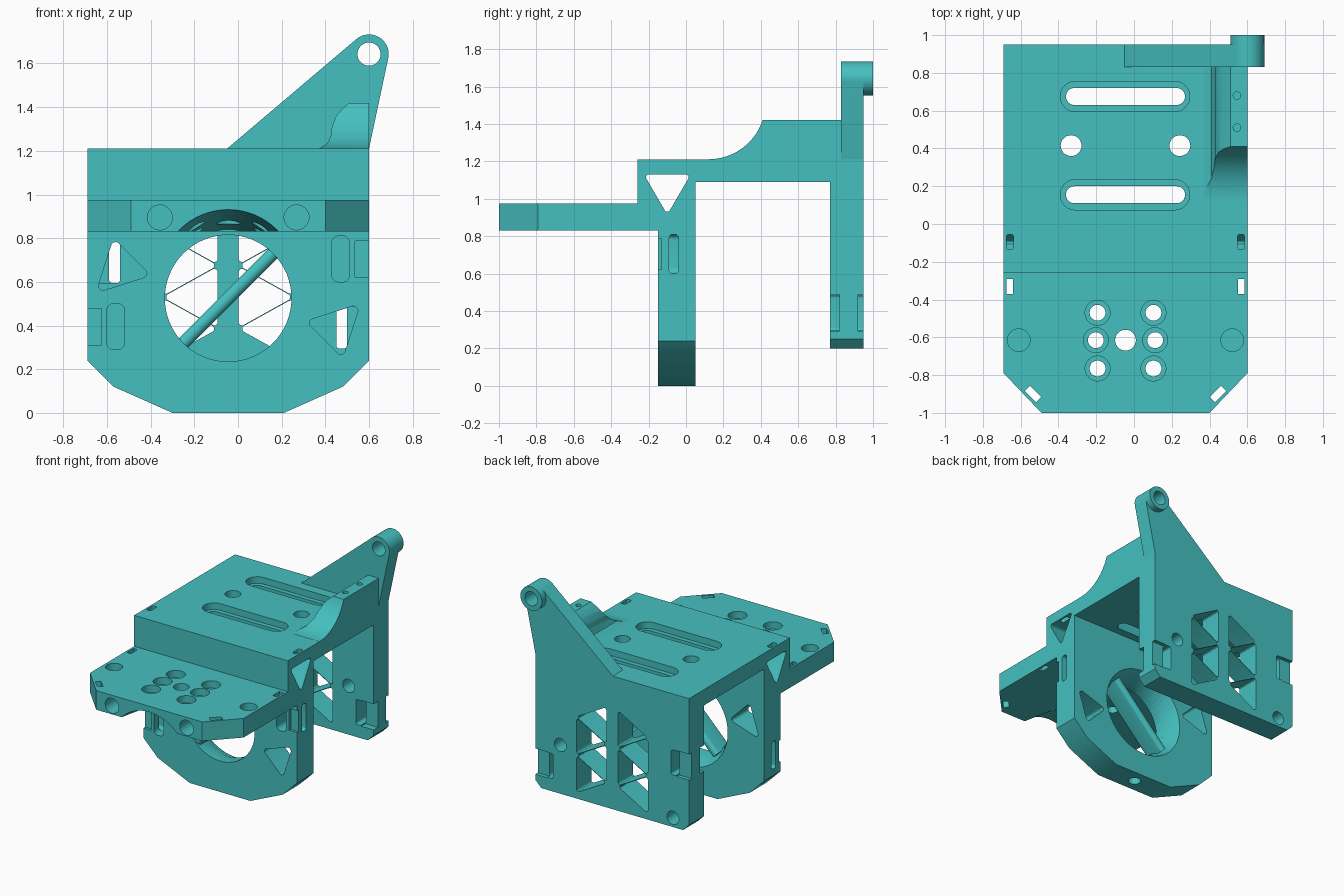
import bpy, bmesh, math
from mathutils import Matrix, Vector

if "Cube" in bpy.data.objects:
    bpy.data.objects.remove(bpy.data.objects["Cube"])

teal = bpy.data.materials.new("teal")
teal.diffuse_color = (0.061, 0.53, 0.53, 1)
teal.use_nodes = True
teal.node_tree.nodes["Principled BSDF"].inputs["Base Color"].default_value = teal.diffuse_color
CX = -0.045  # symmetry line of the bracket


def prism(name, axis, pts, a, b, end=None):
    """Loft a 2D outline along an axis from a to b (optionally to another outline)."""
    place = {'x': lambda p, t: (t, p[0], p[1]),
             'y': lambda p, t: (p[0], t, p[1]),
             'z': lambda p, t: (p[0], p[1], t)}[axis]
    bm = bmesh.new()
    lo = [bm.verts.new(place(p, a)) for p in pts]
    hi = [bm.verts.new(place(p, b)) for p in (end or pts)]
    bm.faces.new(lo)
    bm.faces.new(hi)
    n = len(pts)
    for i in range(n):
        j = (i + 1) % n
        bm.faces.new((lo[i], lo[j], hi[j], hi[i]))
    bmesh.ops.recalc_face_normals(bm, faces=bm.faces)
    me = bpy.data.meshes.new(name)
    bm.to_mesh(me)
    bm.free()
    me.materials.append(teal)
    ob = bpy.data.objects.new(name, me)
    bpy.context.collection.objects.link(ob)
    return ob


def circle(x, y, r, n=32):
    return [(x + r * math.cos(2 * math.pi * i / n), y + r * math.sin(2 * math.pi * i / n)) for i in range(n)]


def rect(x0, x1, y0, y1):
    return [(x0, y0), (x1, y0), (x1, y1), (x0, y1)]


def rounded(pts, r, n=5):
    """Round every corner of a convex outline."""
    out = []
    for i, p in enumerate(pts):
        p = Vector(p)
        u = (Vector(pts[i - 1]) - p).normalized()
        v = (Vector(pts[(i + 1) % len(pts)]) - p).normalized()
        half = u.angle(v) / 2
        c = p + (u + v).normalized() * r / math.sin(half)
        s, e = p + u * r / math.tan(half) - c, p + v * r / math.tan(half) - c
        for k in range(n + 1):
            d = s.lerp(e, k / n).normalized() * r
            out.append(tuple(c + d))
    return out


def cut(ob, axis, pts, a, b, end=None):
    tool = prism("cutter", axis, pts, a, b, end)
    tool.hide_render = True
    m = ob.modifiers.new("cut", 'BOOLEAN')
    m.operation, m.solver, m.object = 'DIFFERENCE', 'EXACT', tool
    bpy.context.view_layer.objects.active = ob
    bpy.ops.object.modifier_apply(modifier=m.name)
    bpy.data.objects.remove(tool)


# Front shelf with clipped corners
shelf = prism("front_shelf", 'z', [(-0.69, -0.26), (-0.69, -0.79), (-0.49, -1), (0.4, -1),
                                   (0.6, -0.79), (0.6, -0.26)], 0.83, 0.975)
cut(shelf, 'z', circle(CX, -0.615, 0.055), 0.7, 1.1)
for s in (-1, 1):
    for y, dx in ((-0.47, 0.148), (-0.615, 0.157), (-0.765, 0.148)):
        cut(shelf, 'z', circle(CX + s * dx, y, 0.042), 0.7, 1.1)
        cut(shelf, 'z', circle(CX + s * dx, y, 0.066), 0.92, 1.1)
    cut(shelf, 'z', circle(CX + s * 0.565, -0.615, 0.06), 0.89, 1.1)
    x = CX + s * 0.612
    cut(shelf, 'z', rect(x - 0.017, x + 0.017, -0.37, -0.29), 0.7, 1.1)
    # slanted slot along the clipped corner
    x, y = CX + s * 0.49, -0.9
    cut(shelf, 'z', [(x + s * (a - b), y + a + b) for a, b in
                     ((-0.03, -0.014), (0.03, -0.014), (0.03, 0.014), (-0.03, 0.014))], 0.7, 1.1)
    # bore in the front edge
    cut(shelf, 'y', circle(CX + s * 0.313, 0.895, 0.057), -1.1, -0.86)
# tapered arch under the front edge
cut(shelf, 'y', circle(CX, 0.615, 0.322, 64), -1.04, -0.4, circle(CX, 0.615, 0.225, 64))

# Step between shelf and deck, with the triangular tunnel
TUNNEL = rounded([(-0.225, 1.13), (-0.1, 0.915), (0.025, 1.13)], 0.015)
step = prism("step_block", 'z', rect(-0.69, 0.6, -0.26, -0.15), 0.83, 1.21)
cut(step, 'x', TUNNEL, -1, 1)

# Front plate with clipped lower corners
front = prism("front_plate", 'y', [(-0.69, 1.21), (-0.69, 0.24), (-0.57, 0.12), (-0.3, 0),
                                   (0.21, 0), (0.48, 0.12), (0.6, 0.24), (0.6, 1.21)], -0.15, 0.05)
cut(front, 'x', TUNNEL, -1, 1)
cut(front, 'y', circle(CX, 0.525, 0.29, 64), -0.3, 0.2)
cut(front, 'y', circle(CX, 0.525, 0.285, 64), -0.07, 0.06, circle(CX, 0.525, 0.345, 64))
tri = [(-0.65, 0.55), (-0.4, 0.63), (-0.57, 0.8)]
cut(front, 'y', rounded(tri, 0.02), -0.3, 0.2)
cut(front, 'y', rounded([(2 * CX - x, 1.05 - z) for x, z in tri], 0.02), -0.3, 0.2)
cut(front, 'z', circle(CX, -0.05, 0.045), -0.1, 0.15)
for s, z in ((1, 0.705), (-1, 0.395)):
    # cable tie loop: front slot, side slot and shallow seat
    x = sorted((CX + s * 0.475, CX + s * 0.555))
    cut(front, 'y', rounded(rect(x[0], x[1], z - 0.105, z + 0.105), 0.03), -0.2, -0.04)
    x = sorted((CX + s * 0.5, CX + s * 0.7))
    cut(front, 'x', rounded(rect(-0.09, -0.04, z - 0.105, z + 0.105), 0.02), *x)
    x = sorted((CX + s * 0.58, CX + s * 0.7))
    cut(front, 'y', rect(x[0], x[1], z - 0.083, z + 0.083), -0.2, -0.13)

# Small blind slots on the deck's front corners
for s in (-1, 1):
    x = CX + s * 0.612
    cut(front, 'z', rounded(rect(x - 0.018, x + 0.018, -0.135, -0.055), 0.01), 1.1, 1.3)

# Diagonal rod across the round opening
rod = prism("diagonal_rod", 'x', rounded(rect(-0.14, 0.03, -0.03, 0.03), 0.028), -0.305, 0.305)
rod.data.transform(Matrix.Translation((CX, 0, 0.525)) @ Matrix.Rotation(-math.pi / 4, 4, 'Y'))

# Deck with recessed long slots and round holes
deck = prism("deck", 'z', rect(-0.69, 0.6, 0.05, 0.95), 1.09, 1.21)
for y in (0.155, 0.675):
    cut(deck, 'z', rounded(rect(-0.36, 0.27, y - 0.045, y + 0.045), 0.044, 8), 1, 1.3)
    cut(deck, 'z', rounded(rect(-0.39, 0.295, y - 0.08, y + 0.08), 0.079, 8), 1.16, 1.3)
for s in (-1, 1):
    cut(deck, 'z', circle(CX + s * 0.288, 0.415, 0.055), 1, 1.3)

# Back plate with triangular lattice and cable tie loops
back = prism("back_plate", 'y', [(-0.69, 1.09), (-0.69, 0.25), (-0.64, 0.2), (0.55, 0.2),
                                 (0.6, 0.25), (0.6, 1.09)], 0.77, 0.95)
for s in (-1, 1):
    near, far = CX + s * 0.048, CX + s * 0.3
    for z in (0.82, 0.53):
        cut(back, 'y', rounded([(near, z - 0.14), (near, z + 0.14), (far, z)], 0.015), 0.6, 1.1)
        w = z - 0.145
        cut(back, 'y', rounded([(far, w - 0.14), (far, w + 0.14), (near, w)], 0.015), 0.6, 1.1)
for x, z in ((0.39, 0.57), (-0.555, 0.27)):
    cut(back, 'y', circle(x, z, 0.05), 0.6, 1.1)
for s, z in ((1, 0.39), (-1, 0.69)):
    x = sorted((CX + s * 0.495, CX + s * 0.545))
    cut(back, 'y', rounded(rect(x[0], x[1], z - 0.095, z + 0.095), 0.015), 0.6, 1.1)
    x = sorted((CX + s * 0.54, CX + s * 0.7))
    for y in ((0.7, 0.82), (0.92, 1)):
        cut(back, 'y', rect(x[0], x[1], z - 0.098, z + 0.098), *y)

# Raised arm with eyelet
HX, HZ, HR = 0.6, 1.643, 0.09
arc = [(HX + HR * math.cos(math.radians(a)), HZ + HR * math.sin(math.radians(a)))
       for a in [-12 + 142.4 * i / 20 for i in range(21)]]
arm = prism("arm", 'y', [(-0.05, 1.21), (0.6, 1.21)] + arc, 0.83, 0.95)
boss = prism("eyelet_boss", 'y', circle(HX, HZ, HR, 48), 0.95, 1.0)
for ob in (arm, boss):
    cut(ob, 'y', circle(HX, HZ, 0.053), 0.7, 1.1)

# Side rib that sweeps down to the deck
rib = prism("side_rib", 'y', [(0.37, 1.21), (0.41, 1.235), (0.425, 1.27), (0.43, 1.31), (0.45, 1.36),
                              (0.48, 1.395), (0.51, 1.42), (0.6, 1.42), (0.6, 1.21)], 0.12, 0.83)
cut(rib, 'x', circle(0.12, 1.516, 0.305, 96), 0, 1)
for y in (0.51, 0.68):
    cut(rib, 'z', circle(0.545, y, 0.02, 16), 1.3, 1.5)

for ob in bpy.context.scene.objects:
    ob.select_set(True)
    bpy.context.view_layer.objects.active = ob
bpy.ops.object.shade_smooth_by_angle(angle=math.radians(30))
